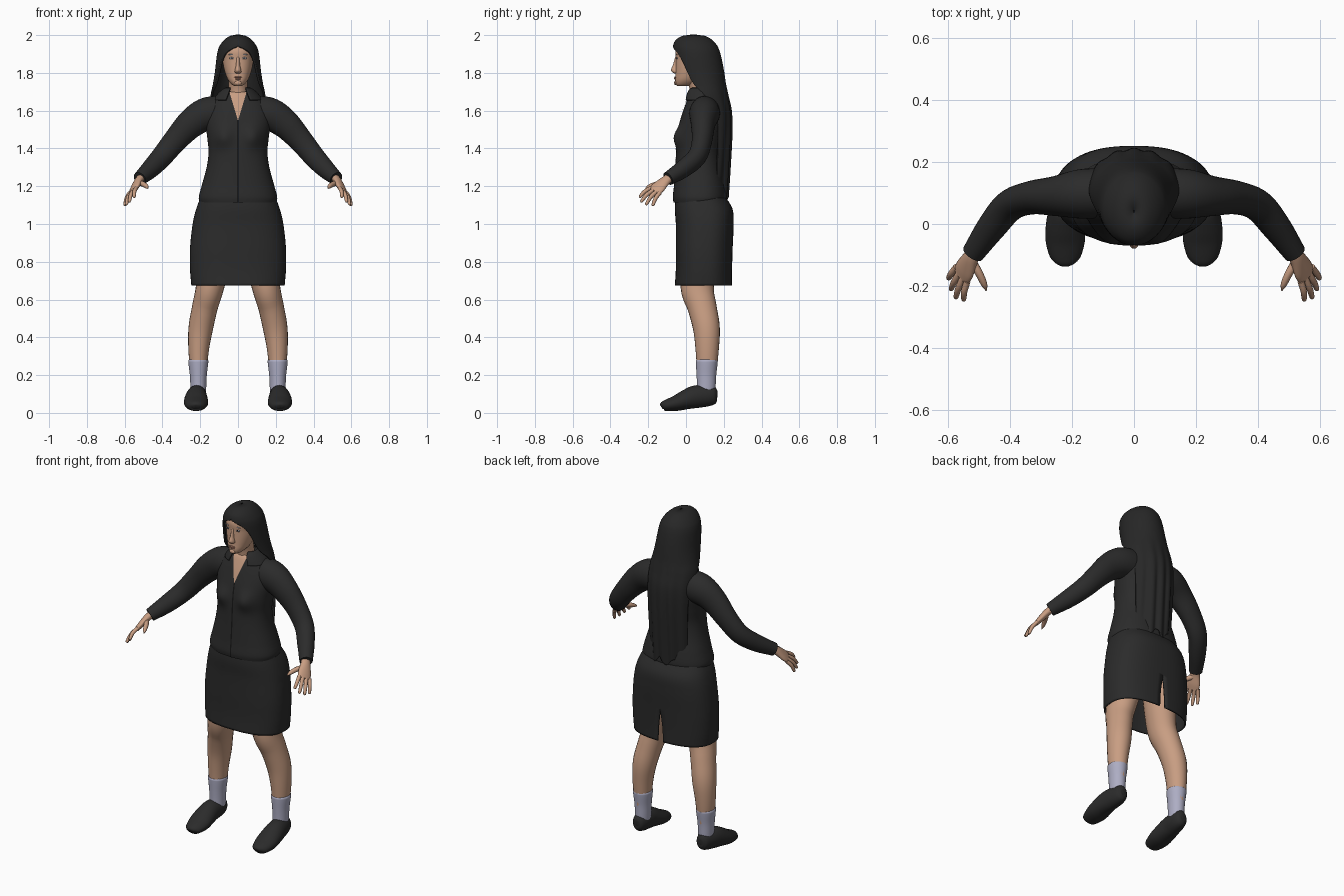
import bpy, bmesh
from math import sin, cos, pi, radians, exp
from mathutils import Vector

if "Cube" in bpy.data.objects:
    bpy.data.objects.remove(bpy.data.objects["Cube"])


def material(name, r, g, b):
    m = bpy.data.materials.new(name)
    m.use_nodes = True
    m.diffuse_color = (r, g, b, 1)
    bsdf = m.node_tree.nodes["Principled BSDF"]
    bsdf.inputs["Base Color"].default_value = (r, g, b, 1)
    bsdf.inputs["Roughness"].default_value = 0.8
    return m


CLOTH = material("black cloth", .024, .024, .024)
HAIR = material("black hair", .02, .02, .02)
SEAM = material("seam black", .008, .008, .008)
SKIN = material("skin", .58, .34, .225)
LIPS = material("lips", .42, .2, .14)
SOCK = material("sock grey", .42, .42, .55)
EYE = material("eye grey", .45, .45, .5)


def at(rows, t):
    """Smooth interpolation of a table whose first column is the parameter."""
    k = [r[0] for r in rows]
    t = min(max(t, k[0]), k[-1])
    i = max(j for j in range(len(k) - 1) if k[j] <= t)
    h = k[i + 1] - k[i]
    u = (t - k[i]) / h

    def slope(j, c):
        a, b = max(j - 1, 0), min(j + 1, len(k) - 1)
        return (rows[b][c] - rows[a][c]) / (k[b] - k[a])
    w = u * u * (3 - 2 * u)
    return [rows[i][c] * (1 - w) + rows[i + 1][c] * w
            + h * u * (1 - u) * ((1 - u) * slope(i, c) - u * slope(i + 1, c))
            for c in range(1, len(rows[0]))]


def samples(rows, n):
    a, b = rows[0][0], rows[-1][0]
    return [a + (b - a) * i / n for i in range(n + 1)]


def finish(bm, name, mat, mirror=False, thick=0):
    bmesh.ops.remove_doubles(bm, verts=bm.verts, dist=1e-5)
    bmesh.ops.recalc_face_normals(bm, faces=bm.faces)
    me = bpy.data.meshes.new(name)
    bm.to_mesh(me)
    bm.free()
    me.materials.append(mat)
    ob = bpy.data.objects.new(name, me)
    bpy.context.collection.objects.link(ob)
    for p in me.polygons:
        p.use_smooth = True
    if thick:
        mod = ob.modifiers.new("Thickness", "SOLIDIFY")
        mod.thickness, mod.offset = thick, 0
    if mirror:
        ob.modifiers.new("Mirror", "MIRROR")
    return ob


def skin_rings(name, rings, mat, closed=True, caps=True, **kw):
    bm = bmesh.new()
    vs = [[bm.verts.new(p) for p in ring] for ring in rings]
    n = len(vs[0])
    for a, b in zip(vs, vs[1:]):
        for i in range(n if closed else n - 1):
            j = (i + 1) % n
            bm.faces.new((a[i], a[j], b[j], b[i]))
    if caps:
        bm.faces.new(vs[0])
        bm.faces.new(vs[-1])
    return finish(bm, name, mat, **kw)


def power(v, e):
    return abs(v) ** e * (1 if v >= 0 else -1)


def stack(name, rows, mat, steps=40, n=56, p=2, bend=None, open_gap=False, x=0, **kw):
    """Horizontal rings: z, half width, front y, back y, [opening half angle]."""
    rings = []
    for z in samples(rows, steps):
        rx, yf, yb, *g = at(rows, z)
        g = radians(max(g[0], 0)) if g else 0
        ring = []
        for i in range(n + 1 if open_gap else n):
            a = g + (2 * pi - 2 * g) * i / n
            v = Vector((x + rx * power(sin(a), 2 / p),
                        (yf + yb) / 2 + (yf - yb) / 2 * power(cos(a), 2 / p), z))
            ring.append(bend(v) if bend else v)
        rings.append(ring)
    return skin_rings(name, rings, mat, not open_gap, not open_gap, **kw)


def front(rows, x, z, p=2, bend=None):
    rx, yf, yb = at(rows, z)[:3]
    v = Vector((x, (yf + yb) / 2 + (yf - yb) / 2 * max(0, 1 - abs(x / rx) ** p) ** (1 / p), z))
    return bend(v) if bend else v


def tube(name, rows, mat, side=(0, 1, 0), steps=28, n=24, mirror=True):
    """Rings across a path: x, y, z, radius along side, other radius."""
    rows = [(i, *r) for i, r in enumerate(rows)]
    rings = []
    for t in samples(rows, steps):
        x, y, z, ra, rb = at(rows, t)
        tan = Vector(at(rows, t + .05)[:3]) - Vector(at(rows, t - .05)[:3])
        tan.normalize()
        a = Vector(side)
        a = (a - tan * a.dot(tan)).normalized()
        b = tan.cross(a)
        rings.append([Vector((x, y, z)) + a * ra * cos(2 * pi * i / n) + b * rb * sin(2 * pi * i / n)
                      for i in range(n)])
    return skin_rings(name, rings, mat, mirror=mirror)


def blob(name, loc, size, mat, mirror=False):
    bm = bmesh.new()
    bmesh.ops.create_uvsphere(bm, u_segments=16, v_segments=10, radius=1)
    for v in bm.verts:
        v.co = Vector(loc) + Vector(c * s for c, s in zip(v.co, size))
    return finish(bm, name, mat, mirror)


# Jacket body
def bust(v):
    if v.y < .05:
        v.y -= .03 * exp(-((abs(v.x) - .08) / .05) ** 2 - ((v.z - 1.46) / .055) ** 2)
    return v


TORSO = [(1.115, .203, -.066, .208), (1.14, .208, -.07, .215), (1.2, .193, -.064, .208),
         (1.3, .166, -.057, .188), (1.38, .156, -.052, .182), (1.46, .163, -.044, .192),
         (1.54, .172, -.033, .205), (1.6, .165, -.015, .205), (1.66, .132, .008, .19),
         (1.69, .09, .022, .165), (1.705, .06, .035, .14)]
stack("jacket", TORSO, CLOTH, 64, 72, 2.3, bust)


def patch(name, z0, z1, half_width, lift, mat):
    rings = []
    for i in range(25):
        z = z0 + (z1 - z0) * i / 24
        rings.append([front(TORSO, half_width(z) * (j / 6 - 1), z, 2.3, bust) - Vector((0, lift, 0))
                      for j in range(13)])
    return skin_rings(name, rings, mat, False, False)


patch("neckline", 1.55, 1.7, lambda z: .001 + (z - 1.55) * .3, .005, SKIN)
patch("jacket_zip", 1.116, 1.55, lambda z: .004, .003, SEAM)
stack("collar", [(1.655, .128, -.012, .2, 30), (1.685, .105, -.004, .185, 30),
                 (1.71, .078, .008, .16, 34), (1.718, .062, .022, .14, 40)],
      CLOTH, 12, open_gap=True, thick=.01)

# Sleeves
tube("sleeves", [(.08, .1, 1.59, .08, .09), (.17, .097, 1.58, .08, .088), (.25, .09, 1.53, .065, .077),
                 (.33, .085, 1.445, .054, .064), (.4, .06, 1.36, .05, .057),
                 (.46, -.01, 1.295, .046, .05), (.52, -.095, 1.24, .036, .037)], CLOTH, n=32)

# Hands
ACROSS = (.04, .055, -.03)
tube("palms", [(.508, -.08, 1.25, .025, .022), (.527, -.11, 1.228, .029, .02),
               (.545, -.145, 1.195, .039, .017), (.558, -.168, 1.172, .037, .012)], SKIN, ACROSS)
tips = {"index": (.55, -.247, 1.14), "middle": (.576, -.24, 1.115),
        "ring": (.592, -.213, 1.1), "little": (.6, -.177, 1.095)}
for i, (label, tip) in enumerate(tips.items()):
    base = Vector((.556, -.162, 1.178)) + Vector(ACROSS) * (i / 3 - .5) * .85
    tip = Vector(tip)
    mid = (base + tip) / 2 + Vector((.004, -.003, .006))
    tube(label + "_fingers", [(*base, .011, .011), (*mid, .0105, .0105),
                              (*(tip + (mid - tip) * .15), .008, .008), (*tip, .002, .002)],
         SKIN, ACROSS, 12, 12)
tube("thumbs", [(.525, -.118, 1.218, .014, .014), (.5, -.16, 1.21, .014, .013),
                (.484, -.195, 1.198, .011, .01), (.477, -.215, 1.188, .002, .002)], SKIN, ACROSS, 14, 12)

# Skirt with back slit (front and back are swapped so the opening is behind)
stack("skirt", [(.675, .243, .24, -.055, 2.2), (.76, .25, .24, -.05, 1.5), (.87, .25, .243, -.05, 0),
                (1, .236, .248, -.05, 0), (1.08, .217, .242, -.055, 0), (1.15, .19, .2, -.05, 0)],
      CLOTH, 40, 80, 2.5, open_gap=True, thick=.008)

# Legs, socks and shoes
tube("legs", [(.105, .08, .95, .085, .1), (.125, .07, .8, .085, .095), (.15, .06, .66, .074, .088),
              (.175, .085, .56, .068, .077), (.197, .108, .45, .065, .071),
              (.208, .112, .34, .055, .062), (.21, .11, .2, .042, .05)], SKIN, (1, 0, 0))
stack("socks", [(.09, .04, .055, .155), (.14, .042, .058, .157), (.2, .045, .056, .16),
                (.27, .053, .052, .168), (.283, .052, .053, .167), (.285, .046, .06, .16)],
      SOCK, 24, 28, x=.21, mirror=True)
tube("shoes", [(.222, -.13, .03, .012, .01), (.222, -.122, .035, .036, .024),
               (.222, -.1, .04, .052, .031), (.222, -.05, .052, .064, .042), (.222, 0, .07, .062, .052),
               (.22, .05, .085, .055, .06), (.214, .11, .09, .048, .056), (.212, .148, .094, .037, .048),
               (.212, .163, .095, .022, .032), (.212, .167, .095, .006, .01)], CLOTH, (1, 0, 0), 40, 28)

# Head and neck
HEAD = [(1.73, .018, -.045, .02), (1.738, .032, -.053, .04), (1.76, .051, -.057, .075),
        (1.79, .065, -.056, .11), (1.83, .076, -.055, .14), (1.87, .081, -.054, .155),
        (1.92, .08, -.054, .145), (1.96, .058, -.03, .115), (1.98, .02, .01, .07)]
stack("head", HEAD, SKIN, 40, 48, 2.2)
tube("neck", [(0, .055, 1.78, .052, .052), (0, .07, 1.71, .05, .05), (0, .085, 1.6, .06, .06)],
     SKIN, (1, 0, 0), mirror=False)
stack("nose", [(1.796, .008, -.06, -.03), (1.802, .017, -.07, -.03), (1.812, .017, -.08, -.03),
               (1.84, .011, -.07, -.03), (1.885, .009, -.057, -.03)], SKIN, 16, 20)


def on_face(name, x, z, size, mat):
    blob(name, front(HEAD, x, z, 2.2), size, mat, x > 0)


on_face("eyes", .032, 1.878, (.015, .004, .0055), EYE)
on_face("pupils", .032, 1.878, (.005, .006, .005), SEAM)
on_face("eyebrows", .034, 1.897, (.018, .003, .0025), EYE)
on_face("upper_lip", 0, 1.777, (.021, .007, .004), LIPS)
on_face("lower_lip", 0, 1.769, (.017, .007, .004), LIPS)
on_face("chin", 0, 1.747, (.018, .007, .012), SKIN)


# Long hair open around the face, with grooves and a ragged hem
def strands(v):
    low = min(max((1.75 - v.z) / .3, 0), 1)
    hem = min(max((1.3 - v.z) / .15, 0), 1)
    v.y += .005 * low * cos(110 * v.x)
    v.z += .02 * hem * sin(75 * v.x)
    return v


stack("hair", [(1.15, .13, -.02, .216, 118), (1.3, .135, -.01, .226, 116), (1.5, .14, 0, .236, 114),
               (1.6, .141, 0, .234, 108), (1.68, .139, -.01, .218, 88), (1.74, .127, -.025, .206, 66),
               (1.8, .117, -.045, .197, 58), (1.86, .11, -.058, .186, 50), (1.905, .104, -.063, .175, 36),
               (1.93, .097, -.064, .166, 14), (1.94, .092, -.063, .161, 0), (1.965, .074, -.054, .14, 0),
               (1.985, .05, -.03, .112, 0), (1.995, .027, 0, .08, 0), (1.998, .002, .037, .043, 0)],
      HAIR, 110, 96, 2, strands, True, thick=.012)

bpy.ops.object.select_all(action="SELECT")
bpy.context.view_layer.objects.active = bpy.data.objects["jacket"]
bpy.ops.object.shade_smooth_by_angle(angle=radians(50))
